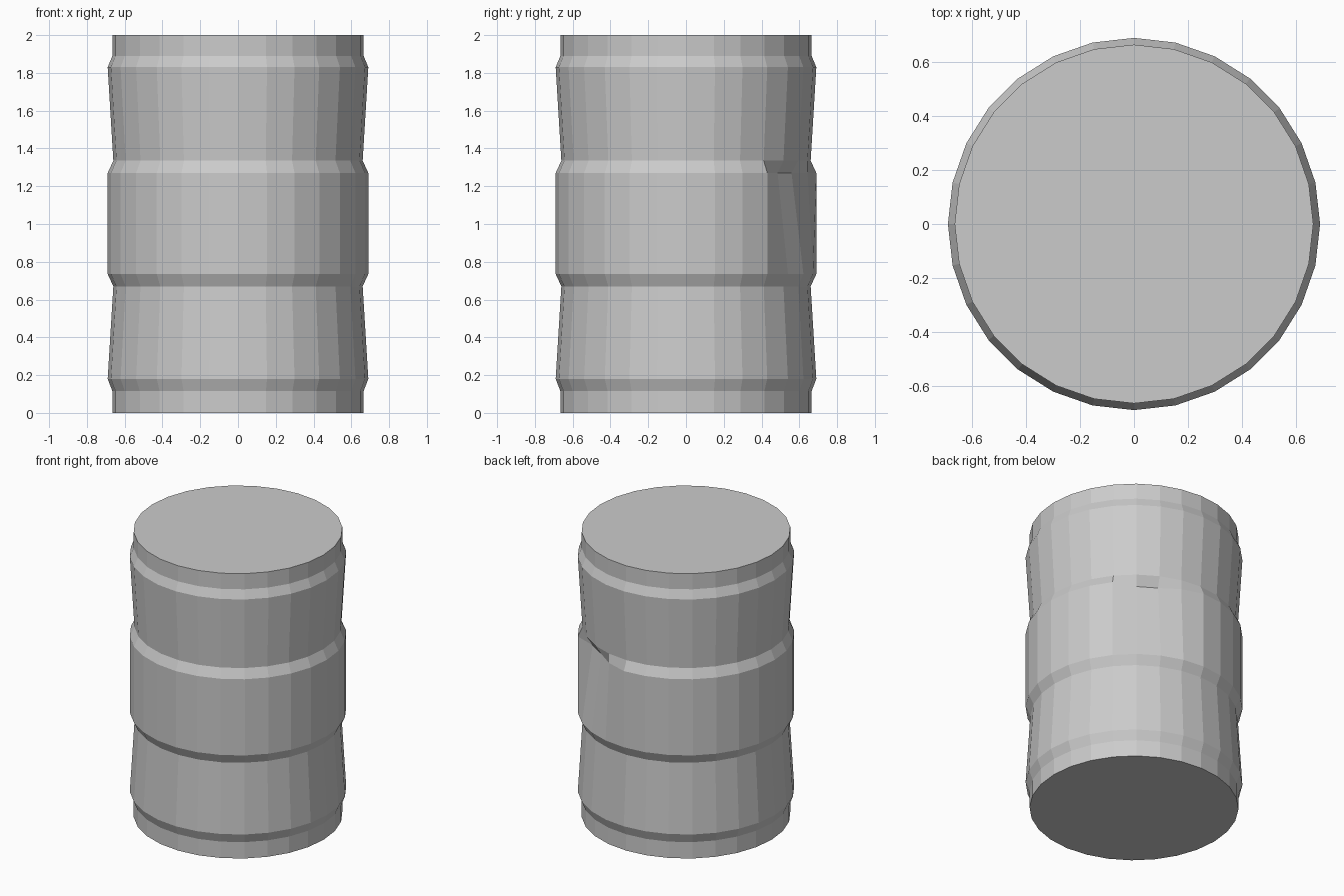
import bpy, bmesh, math

if "Cube" in bpy.data.objects:
    bpy.data.objects.remove(bpy.data.objects["Cube"])

SIDES = 28
# (radius, height) outline of the ribbed drum, bottom to top
PROFILE = [(0.665, 0), (0.665, 0.115), (0.69, 0.18), (0.66, 0.67), (0.69, 0.735),
           (0.69, 1.27), (0.66, 1.335), (0.69, 1.83), (0.665, 1.89), (0.665, 2)]
DENT_RING = 5                              # ring at the upper edge of the middle belly
DENT = {4: 0.62, 5: 0.62, 6: 0.66}         # pushed-in radius per side index

grey = bpy.data.materials.new("grey_metal")
grey.diffuse_color = (0.6, 0.6, 0.6, 1)
grey.use_nodes = True
grey.node_tree.nodes["Principled BSDF"].inputs["Base Color"].default_value = grey.diffuse_color

bm = bmesh.new()
rings = []
for k, (radius, z) in enumerate(PROFILE):
    ring = []
    for i in range(SIDES):
        a = 2 * math.pi * i / SIDES
        r = DENT.get(i, radius) if k == DENT_RING else radius
        ring.append(bm.verts.new((r * math.cos(a), r * math.sin(a), z)))
    rings.append(ring)

# Drum wall
for low, high in zip(rings, rings[1:]):
    for i in range(SIDES):
        j = (i + 1) % SIDES
        bm.faces.new((low[i], low[j], high[j], high[i]))

# Flat lid and base
bm.faces.new(rings[-1])
bm.faces.new(rings[0][::-1])

mesh = bpy.data.meshes.new("barrel")
bm.to_mesh(mesh)
bm.free()
mesh.materials.append(grey)
barrel = bpy.data.objects.new("barrel", mesh)
bpy.context.collection.objects.link(barrel)
